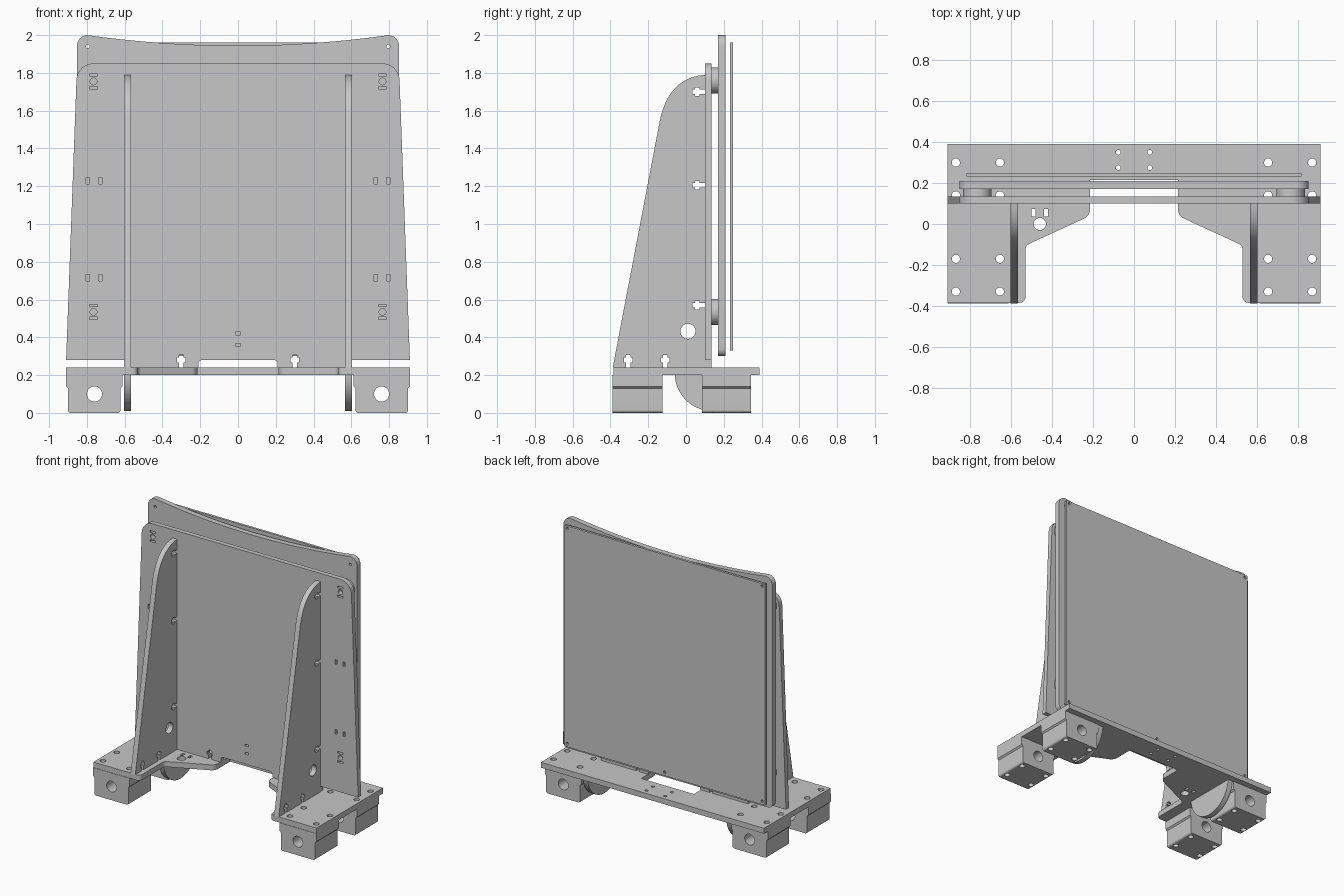
import bpy, bmesh, math
from mathutils import Matrix, Vector

if "Cube" in bpy.data.objects:
    bpy.data.objects.remove(bpy.data.objects["Cube"])

grey = bpy.data.materials.new("light_grey")
grey.diffuse_color = (0.57, 0.57, 0.57, 1)
grey.use_nodes = True
grey.node_tree.nodes["Principled BSDF"].inputs["Base Color"].default_value = grey.diffuse_color

# Local (u, v, thickness) axes for each drawing plane
PLANES = {
    "XY": ((1, 0, 0), (0, 1, 0), (0, 0, 1)),
    "XZ": ((1, 0, 0), (0, 0, 1), (0, -1, 0)),
    "YZ": ((0, 1, 0), (0, 0, 1), (1, 0, 0)),
}


def circle(u, v, r, n=24):
    return [(u + r * math.cos(2 * math.pi * i / n), v + r * math.sin(2 * math.pi * i / n)) for i in range(n)]


def rect(u, v, w, h):
    return [(u - w / 2, v - h / 2), (u + w / 2, v - h / 2), (u + w / 2, v + h / 2), (u - w / 2, v + h / 2)]


def rounded(points, steps=8):
    """Outline from (u, v[, radius]) corners."""
    out = []
    for i, p in enumerate(points):
        c = Vector(p[:2])
        if len(p) < 3:
            out.append(tuple(c))
            continue
        a = (Vector(points[i - 1][:2]) - c).normalized()
        b = (Vector(points[(i + 1) % len(points)][:2]) - c).normalized()
        half = a.angle(b) / 2
        centre = c + (a + b).normalized() * (p[2] / math.sin(half))
        s = c + a * (p[2] / math.tan(half)) - centre
        e = c + b * (p[2] / math.tan(half)) - centre
        start = math.atan2(s.y, s.x)
        turn = math.remainder(math.atan2(e.y, e.x) - start, 2 * math.pi)
        for k in range(steps + 1):
            t = start + turn * k / steps
            out.append((centre.x + p[2] * math.cos(t), centre.y + p[2] * math.sin(t)))
    return out


def t_slot(p, along, inward):
    """T-nut notch opening on an edge at p."""
    p, d, n = Vector(p), Vector(along), Vector(inward)
    shape = ((-.012, 0), (-.012, .028), (-.023, .028), (-.023, .052), (-.012, .052), (-.012, .066),
             (.012, .066), (.012, .052), (.023, .052), (.023, .028), (.012, .028), (.012, 0))
    return [tuple(p + d * a + n * b) for a, b in shape]


def plate(name, plane, outline, lo, hi, holes=()):
    """Flat sheet with cut holes, between lo and hi on the plane's normal axis."""
    cu = bpy.data.curves.new(name, 'CURVE')
    cu.dimensions, cu.fill_mode, cu.extrude = '2D', 'BOTH', (hi - lo) / 2
    for loop in [outline, *holes]:
        sp = cu.splines.new('POLY')
        sp.points.add(len(loop) - 1)
        for q, (u, v) in zip(sp.points, loop):
            q.co = (u, v, 0, 1)
        sp.use_cyclic_u = True
    tmp = bpy.data.objects.new(name + "_curve", cu)
    bpy.context.collection.objects.link(tmp)
    bpy.context.view_layer.update()
    me = bpy.data.meshes.new_from_object(tmp.evaluated_get(bpy.context.evaluated_depsgraph_get()))
    bpy.data.objects.remove(tmp)
    u, v, w = (Vector(a) for a in PLANES[plane])
    rot = Matrix((u, v, w)).transposed().to_4x4()
    normal = Vector([abs(c) for c in w])
    me.transform(Matrix.Translation(normal * (lo + hi) / 2) @ rot)
    bm = bmesh.new()
    bm.from_mesh(me)
    bmesh.ops.remove_doubles(bm, verts=bm.verts, dist=1e-5)
    bmesh.ops.recalc_face_normals(bm, faces=bm.faces)
    bm.to_mesh(me)
    bm.free()
    me.materials.clear()
    me.materials.append(grey)
    ob = bpy.data.objects.new(name, me)
    bpy.context.collection.objects.link(ob)
    smooth(ob)
    return ob


def smooth(ob):
    bpy.ops.object.select_all(action='DESELECT')
    ob.select_set(True)
    bpy.context.view_layer.objects.active = ob
    bpy.ops.object.shade_smooth_by_angle(angle=math.radians(30))


def drill(ob, spots, r):
    """Cut vertical through holes at the given (x, y) spots."""
    for x, y in spots:
        cutter = plate("drill", "XY", circle(x, y, r), -.1, .3)
        cutter.hide_render = True
        bpy.context.view_layer.objects.active = ob
        mod = ob.modifiers.new("hole", 'BOOLEAN')
        mod.operation, mod.solver, mod.object = 'DIFFERENCE', 'EXACT', cutter
        bpy.ops.object.modifier_apply(modifier=mod.name)
        bpy.data.objects.remove(cutter)
    smooth(ob)


def mirrored(half):
    """Close a right-half outline with its left-hand mirror."""
    return half + [(-p[0], *p[1:]) for p in reversed(half)]


SIDES = (("left", -1), ("right", 1))

# Base sheet, U shaped, with bolt holes
base = rounded(mirrored([(.215, .215), (.215, .04, .05), (.53, -.105, .03), (.53, -.385, .03),
                         (.91, -.385), (.91, .39)]))
holes = [circle(s * x, y, .02) for s in (-1, 1) for x in (.655, .87) for y in (-.33, -.17, .14, .30)]
holes += [circle(s * .077, y, .012, 16) for s in (-1, 1) for y in (.275, .35)]
holes += [circle(-.46, 0, .03), rect(-.49, .055, .02, .035), rect(-.43, .055, .02, .035)]
plate("base_plate", "XY", base, .2, .24, holes)

# Upright support sheet with T slots and service holes
half = [(.21, .28, .02), (.21, .24)] + t_slot((.3, .24), (1, 0), (0, 1)) + \
       [(.6, .24), (.6, .28), (.91, .28), (.852, 1.85, .09)]
holes = [rect(0, z, .028, .014) for z in (.36, .42)]
for s in (-1, 1):
    for z in (.535, 1.755):
        holes += [circle(s * .765, z, .018), rect(s * .765, z + .034, .044, .012), rect(s * .765, z - .034, .044, .012)]
    holes += [rect(s * x, z, .018, .034) for x in (.73, .795) for z in (.715, 1.23)]
plate("support_sheet", "XZ", rounded(mirrored(half)), .1, .135, holes)

# Backing board with dished top edge
top = [(.8 - .1 * i, 1.944 + .056 * ((.8 - .1 * i) / .8) ** 2) for i in range(8)]
corner = [(.795 + .058 * math.cos(a), 1.942 + .058 * math.sin(a)) for a in (math.pi / 2 * i / 8 for i in range(8))]
half = rounded([(0, .30), (.853, .30, .04), (.853, 1.0), (0, 1.0)])[1:-1] + corner + top
board = half + [(0, 1.944)] + [(-x, z) for x, z in reversed(half)]
screws = [circle(s * .795, z, .01, 12) for s in (-1, 1) for z in (.355, 1.94)]
plate("backing_board", "XZ", board, .17, .21, screws)

# Thin rear panel
plate("rear_panel", "XZ", rect(0, 1.145, 1.636, 1.63), .233, .25, screws + [circle(0, .355, .01, 12)])

# Side ribs: tapered gusset above the base, half disc below it
rib = []
p0, p1, p2 = Vector((-.14, 1.54)), Vector((-.095, 1.775)), Vector((.1, 1.79))
for i in range(13):
    t = i / 12
    rib.append(tuple(p0 * (1 - t) ** 2 + p1 * 2 * t * (1 - t) + p2 * t * t))
for z in (1.7, 1.205, .57):
    rib += t_slot((.1, z), (0, -1), (-1, 0))
rib.append((.1, .24))
for y in (-.11, -.305):
    rib += t_slot((y, .24), (-1, 0), (0, 1))
rib.append((-.388, .24))
disc = [(.14 - .2 * math.cos(math.pi * i / 32), .21 - .2 * math.sin(math.pi * i / 32)) for i in range(33)]
for side, s in SIDES:
    lo, hi = sorted((s * .566, s * .604))
    plate(side + "_rib", "YZ", rib, lo, hi, [circle(.01, .432, .04, 32)])
    plate(side + "_lower_disc", "YZ", disc, lo, hi)
    # Round spacers between support sheet and backing board
    for tag, z in (("lower", .535), ("upper", 1.76)):
        plate(f"{side}_{tag}_spacer", "XZ", circle(s * .765, z, .069, 40), .135, .17)
    # Foot blocks, bored front to back, stepped on the flanks, drilled for bolts
    for tag, y0, y1, rows in (("front", -.388, -.125, (-.33, -.17)), ("rear", .085, .345, (.14, .30))):
        foot = [(s * u, *r) for u, *r in ((.622, 0, .015), (.9, 0, .015), (.9, .13), (.91, .14),
                                         (.91, .2), (.612, .2), (.612, .14), (.622, .13))]
        block = plate(f"{side}_{tag}_foot", "XZ", rounded(foot), y0, y1, [circle(s * .76, .1, .04, 32)])
        drill(block, [(s * x, y) for x in (.655, .87) for y in rows], .02)
